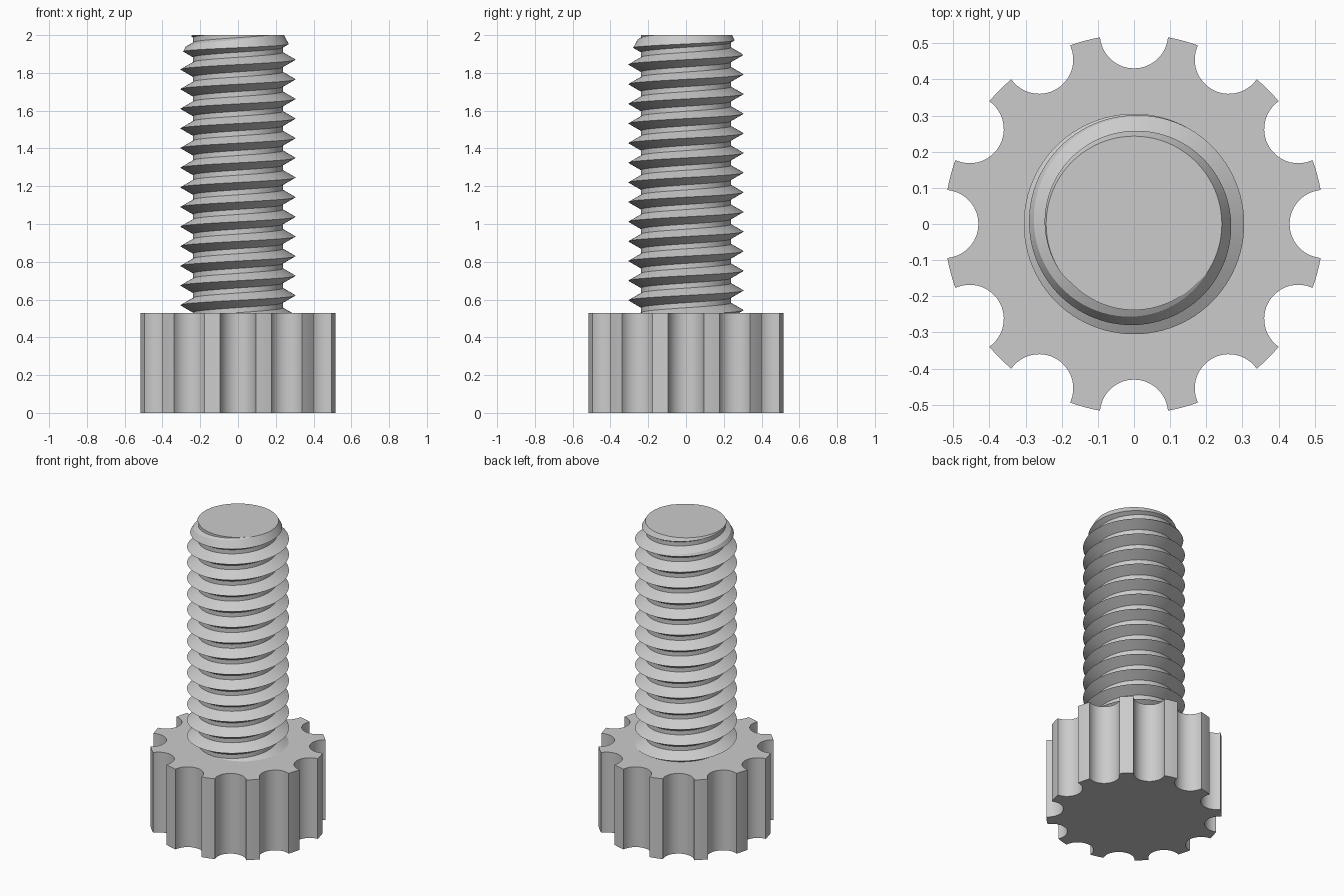
import bpy, bmesh
from math import sin, cos, pi, asin, radians

default = bpy.data.objects.get("Cube")
if default:
    bpy.data.objects.remove(default, do_unlink=True)

# Plain grey finish for the whole screw
grey = bpy.data.materials.new("plain_grey")
grey.use_nodes = True
grey.diffuse_color = (0.6, 0.6, 0.6, 1)
grey.node_tree.nodes["Principled BSDF"].inputs["Base Color"].default_value = grey.diffuse_color


def make_object(name, bm):
    bmesh.ops.recalc_face_normals(bm, faces=bm.faces)
    mesh = bpy.data.meshes.new(name)
    bm.to_mesh(mesh)
    bm.free()
    mesh.materials.append(grey)
    obj = bpy.data.objects.new(name, mesh)
    bpy.context.collection.objects.link(obj)
    return obj


def activate(obj):
    bpy.ops.object.select_all(action='DESELECT')
    obj.select_set(True)
    bpy.context.view_layer.objects.active = obj


def smooth(obj):
    activate(obj)
    bpy.ops.object.shade_smooth_by_angle(angle=radians(25))


# Fluted head: a disc with round grip notches, extruded upward
HEAD_R, HEAD_TOP, NOTCH_R, NOTCHES = 0.525, 0.53, 0.0945, 12
NOTCH_STEPS, LAND_STEPS = 18, 4
half = 2 * asin(NOTCH_R / (2 * HEAD_R))
bm = bmesh.new()
outline = []
for n in range(NOTCHES):
    turn = 2 * pi * n / NOTCHES
    points = []
    for i in range(NOTCH_STEPS + 1):
        phi = 1.5 * pi - half / 2 - (pi - half) * i / NOTCH_STEPS
        points.append((HEAD_R + NOTCH_R * cos(phi), NOTCH_R * sin(phi)))
    for i in range(1, LAND_STEPS):
        a = half + (2 * pi / NOTCHES - 2 * half) * i / LAND_STEPS
        points.append((HEAD_R * cos(a), HEAD_R * sin(a)))
    for x, y in points:
        outline.append(bm.verts.new((x * cos(turn) - y * sin(turn),
                                     x * sin(turn) + y * cos(turn), 0)))
base = bm.faces.new(outline)
raised = bmesh.ops.extrude_face_region(bm, geom=[base], use_keep_orig=True)
bmesh.ops.translate(bm, vec=(0, 0, HEAD_TOP),
                    verts=[v for v in raised["geom"] if isinstance(v, bmesh.types.BMVert)])
smooth(make_object("fluted_head", bm))

# Threaded shank: one continuous right-handed helix with a narrow flat root
PITCH, CREST_R, ROOT_R, SEGS = 0.104, 0.305, 0.238, 96
FLANK = (CREST_R - ROOT_R) * 0.577
CREST_Z = 1.922 - PITCH / 2          # crest height at angle zero
TURNS_BELOW, TURNS = 15, 19
profile = [(CREST_R, 0), (ROOT_R, FLANK), (ROOT_R, PITCH - FLANK)]
rows = 3 * TURNS
start = CREST_Z - TURNS_BELOW * PITCH
bm = bmesh.new()
grid = []
for i in range(SEGS):
    a = 2 * pi * i / SEGS
    column = []
    for j in range(rows + 3 if i == 0 else rows):
        r, dz = profile[j % 3]
        z = start + PITCH * (j // 3 + i / SEGS) + dz
        column.append(bm.verts.new((r * cos(a), r * sin(a), z)))
    grid.append(column)
for i in range(SEGS):
    nxt = grid[0][3:] if i == SEGS - 1 else grid[i + 1]
    for j in range(rows - 1):
        bm.faces.new((grid[i][j], nxt[j], nxt[j + 1], grid[i][j + 1]))
# Close both helical ends with a fan
for end in (0, rows - 1):
    rim = [c[end] for c in grid] + [grid[0][end + k] for k in (3, 2, 1)]
    hub = bm.verts.new((0, 0, sum(v.co.z for v in rim) / len(rim)))
    for k, v in enumerate(rim):
        bm.faces.new((v, rim[(k + 1) % len(rim)], hub))
shank = make_object("threaded_shank", bm)

# Chamfered envelope that trims the shank at the tip and inside the head
bm = bmesh.new()
rings = []
for r, z in ((0.36, 0.5), (0.36, 1.787), (0.243, 2.0)):
    rings.append([bm.verts.new((r * cos(2 * pi * i / SEGS), r * sin(2 * pi * i / SEGS), z))
                  for i in range(SEGS)])
for low, high in zip(rings, rings[1:]):
    for i in range(SEGS):
        k = (i + 1) % SEGS
        bm.faces.new((low[i], low[k], high[k], high[i]))
bm.faces.new(rings[0])
bm.faces.new(rings[-1])
envelope = make_object("tip_envelope", bm)
envelope.hide_render = True

trim = shank.modifiers.new("trim", 'BOOLEAN')
trim.operation = 'INTERSECT'
trim.solver = 'EXACT'
trim.object = envelope
activate(shank)
bpy.ops.object.modifier_apply(modifier=trim.name)
bpy.data.objects.remove(envelope, do_unlink=True)
smooth(shank)
